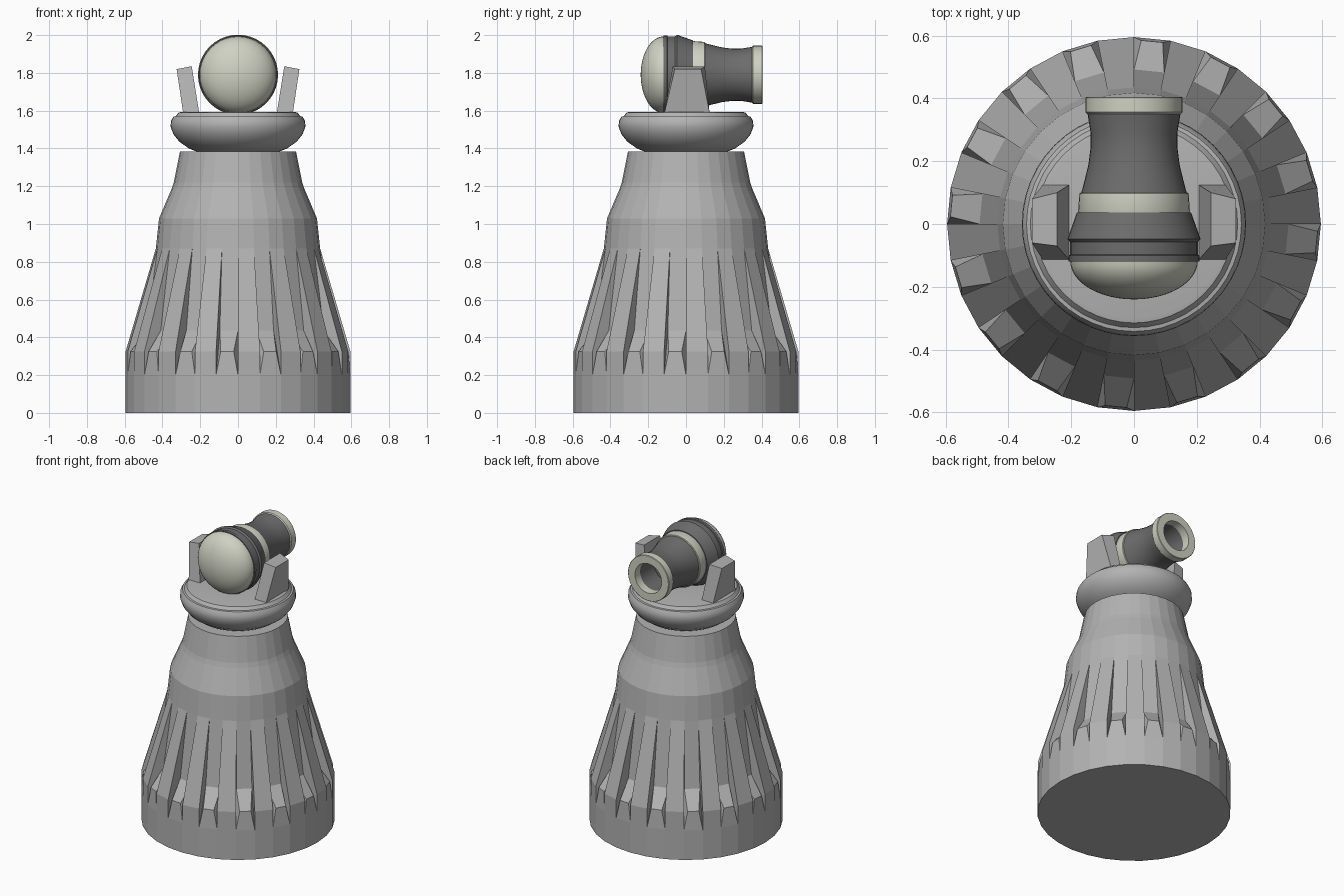
import bpy, bmesh, math

if "Cube" in bpy.data.objects:
    bpy.data.objects.remove(bpy.data.objects["Cube"])

def material(name, rgb):
    m = bpy.data.materials.new(name)
    m.diffuse_color = (*rgb, 1)
    m.use_nodes = True
    m.node_tree.nodes["Principled BSDF"].inputs["Base Color"].default_value = m.diffuse_color
    return m

GREY = material("stone_grey", (0.45, 0.45, 0.45))
DARK = material("dark_metal", (0.15, 0.15, 0.15))
PALE = material("pale_metal", (0.62, 0.64, 0.54))

def finish(bm, name, mat, smooth=None):
    bmesh.ops.remove_doubles(bm, verts=bm.verts, dist=1e-4)
    bmesh.ops.recalc_face_normals(bm, faces=bm.faces)
    me = bpy.data.meshes.new(name)
    bm.to_mesh(me)
    bm.free()
    ob = bpy.data.objects.new(name, me)
    bpy.context.collection.objects.link(ob)
    me.materials.append(mat)
    if smooth:
        bpy.ops.object.select_all(action='DESELECT')
        ob.select_set(True)
        bpy.context.view_layer.objects.active = ob
        bpy.ops.object.shade_smooth_by_angle(angle=math.radians(smooth))
    return ob

def polygon(bm, pts):
    return bm.faces.new([bm.verts.new(p) for p in pts])

def lathe(name, profile, mat, along_y=False, n=40):
    """Spin (radius, position) pairs about z, or about the gun axis along y."""
    bm = bmesh.new()
    def pt(p, k):
        a = 2 * math.pi * k / n
        u, v = p[0] * math.cos(a), p[0] * math.sin(a)
        return (u, p[1], AXIS + v) if along_y else (u, v, p[1])
    for p, q in zip(profile, profile[1:]):
        for k in range(n):
            pts = [pt(p, k)]
            if p[0] > 0:
                pts.append(pt(p, k + 1))
            if q[0] > 0:
                pts.append(pt(q, k + 1))
            pts.append(pt(q, k))
            polygon(bm, pts)
    return finish(bm, name, mat, 32)

AXIS = 1.79
N = 32

# Tapered body: alternating flat plates and sunken grooves
bm = bmesh.new()
def P(r, k, z):
    a = 2 * math.pi * k / N
    return (r * math.cos(a), r * math.sin(a), z)

def band(k, a, b):
    polygon(bm, [P(a[0], k, a[1]), P(a[0], k + 1, a[1]), P(b[0], k + 1, b[1]), P(b[0], k, b[1])])

A, B, C, L = (0.595, 0.2), (0.595, 0.325), (0.435, 0.87), (0.492, 0.435)
upper = [C, (0.418, 1.03), (0.35, 1.19), (0.34, 1.22), (0.307, 1.385)]
for k in range(N):
    band(k, (0.595, 0), A)
    for p, q in zip(upper, upper[1:]):
        band(k, p, q)
    if k % 2 == 0:                       # raised plate
        band(k, A, B)
        band(k, B, C)
        continue
    lip = [P(0.585, k + 0.2, 0.325), P(0.585, k + 0.8, 0.325)]
    foot = [P(A[0], k, A[1]), P(A[0], k + 1, A[1])]
    floor = [P(L[0], k, L[1]), P(L[0], k + 1, L[1])]
    polygon(bm, [foot[0], foot[1], lip[1], lip[0]])
    polygon(bm, [lip[0], lip[1], floor[1], floor[0]])
    band(k, L, C)
    for s in (0, 1):                     # bevels and plate side walls
        polygon(bm, [foot[s], lip[s], floor[s]])
        polygon(bm, [P(r, k + s, z) for r, z in (A, B, C, L)])
polygon(bm, [P(0.595, k, 0) for k in range(N)])
polygon(bm, [P(0.307, k, 1.385) for k in range(N)])
finish(bm, "tapered_body", GREY)

# Rounded collar carrying the gun
lathe("collar", [(0, 1.38), (0.21, 1.38), (0.26, 1.4), (0.31, 1.435), (0.342, 1.475),
                 (0.357, 1.515), (0.355, 1.545), (0.342, 1.568), (0.33, 1.57),
                 (0.315, 1.59), (0.3, 1.593), (0, 1.593)], GREY, n=48)

# Two outward-leaning brackets
for side, name in ((-1, "left_bracket"), (1, "right_bracket")):
    bm = bmesh.new()
    low = [(0.205, -0.115), (0.29, -0.115), (0.29, 0.125), (0.205, 0.125)]
    top = [(0.245, -0.07, 1.835), (0.325, -0.06, 1.82), (0.325, 0.08, 1.82), (0.245, 0.1, 1.835)]
    low = [(side * x, y, 1.585) for x, y in low]
    top = [(side * x, y, z) for x, y, z in top]
    polygon(bm, low)
    polygon(bm, top)
    for i in range(4):
        j = (i + 1) % 4
        polygon(bm, [low[i], low[j], top[j], top[i]])
    finish(bm, name, GREY)

# Gun: domed rear cap
dome = [(0.203 * math.sin(t), -0.118 - 0.122 * math.cos(t))
        for t in [math.pi / 2 * i / 12 for i in range(13)]]
lathe("rear_dome", dome + [(0, -0.118)], PALE, True)

# Gun: breech housing with a groove
lathe("breech", [(0, -0.12), (0.208, -0.12), (0.208, -0.1), (0.203, -0.097), (0.203, -0.058),
                 (0.212, -0.048), (0.182, 0.036), (0, 0.036)], DARK, True)

# Gun: pale ring
lathe("breech_ring", [(0, 0.034), (0.176, 0.034), (0.178, 0.04), (0.174, 0.097),
                      (0.17, 0.1), (0, 0.1)], PALE, True)

# Gun: waisted barrel with open bore
lathe("barrel", [(0, 0.098), (0.168, 0.098), (0.157, 0.14), (0.145, 0.19), (0.138, 0.245),
                 (0.138, 0.29), (0.148, 0.352), (0.102, 0.352), (0.102, 0.2), (0, 0.2)], DARK, True)

# Gun: muzzle ring
lathe("muzzle_ring", [(0.1, 0.35), (0.148, 0.35), (0.154, 0.356), (0.154, 0.402),
                      (0.151, 0.405), (0.1, 0.405), (0.1, 0.35)], PALE, True)
